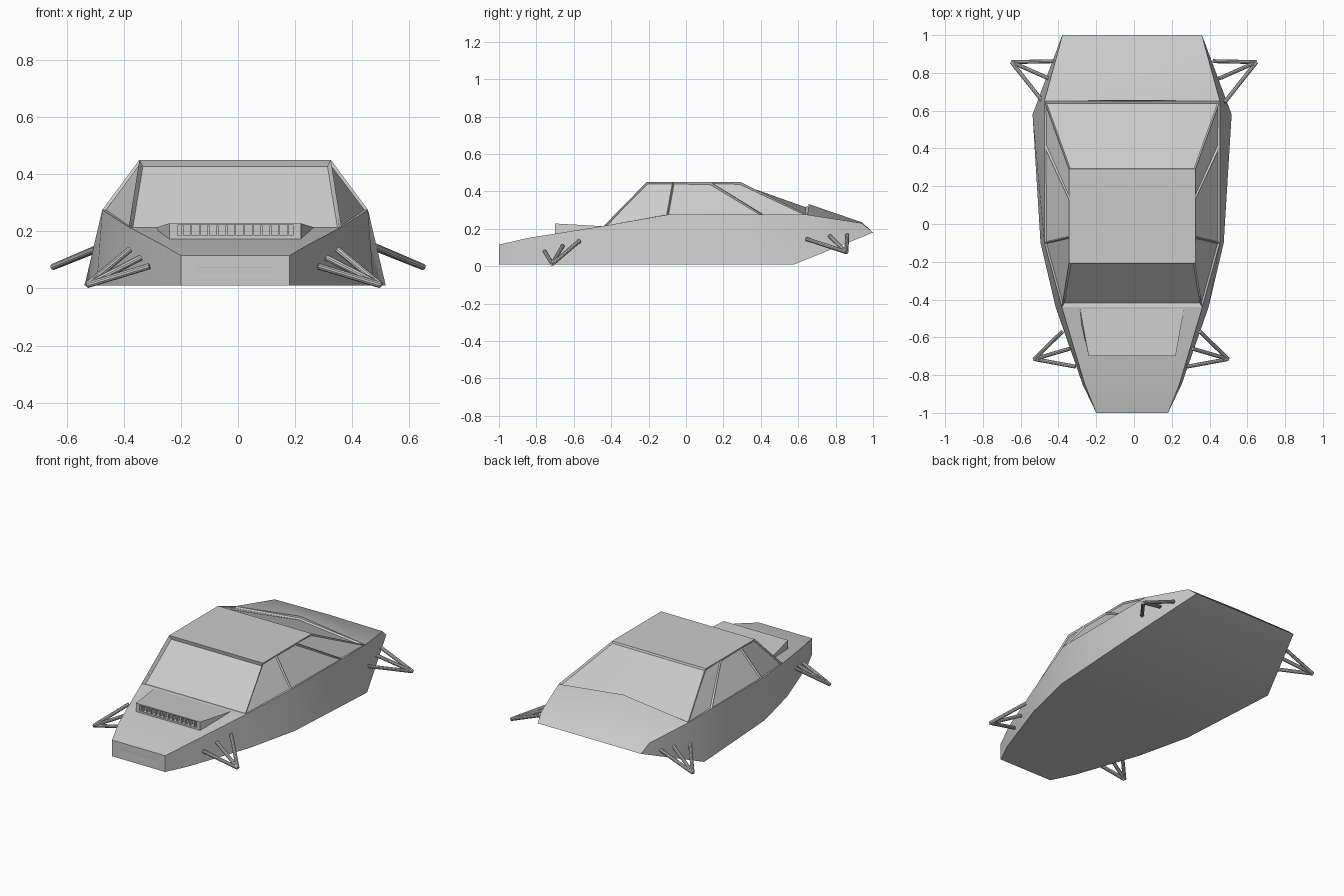
import bpy, bmesh
from mathutils import Vector

cube = bpy.data.objects.get("Cube")
if cube:
    bpy.data.objects.remove(cube)

CX = -0.01  # body centre line

paint = bpy.data.materials.new("plain_grey")
paint.use_nodes = True
GREY = (0.6, 0.6, 0.6, 1)
paint.diffuse_color = GREY
paint.node_tree.nodes["Principled BSDF"].inputs["Base Color"].default_value = GREY


def finish(bm, name, cx=CX, smooth=True):
    """Turn a bmesh into a named object with the grey material."""
    mesh = bpy.data.meshes.new(name)
    bm.to_mesh(mesh)
    bm.free()
    mesh.materials.append(paint)
    ob = bpy.data.objects.new(name, mesh)
    bpy.context.collection.objects.link(ob)
    ob.location.x = cx
    if smooth:
        bpy.ops.object.select_all(action='DESELECT')
        ob.select_set(True)
        bpy.context.view_layer.objects.active = ob
        bpy.ops.object.shade_smooth_by_angle(angle=0.5)
    return ob


def face(bm, points):
    return bm.faces.new([bm.verts.new(p) for p in points])


def weld(bm):
    bmesh.ops.remove_doubles(bm, verts=bm.verts, dist=0.0005)
    bm.normal_update()


def flip(points):
    """Mirror a polygon to the other side, keeping it facing outward."""
    return [(-x, y, z) for x, y, z in reversed(points)]


# Lower body: sill and shoulder lines from nose to tail, as (half width, y, z)
sill = [(.19, -1, .01), (.262, -.85, .01), (.405, -.44, .01),
        (.485, -.1, .01), (.527, .58, .01), (.37, 1, .18)]
shoulder = [(.19, -1, .115), (.25, -.85, .15), (.372, -.44, .215),
            (.465, -.1, .275), (.465, .65, .275), (.385, .94, .23)]


def other(p):
    return (-p[0], p[1], p[2])


bm = bmesh.new()
for i in range(len(sill) - 1):
    a, b, c, d = sill[i], sill[i + 1], shoulder[i + 1], shoulder[i]
    face(bm, [a, b, c, d])
    face(bm, flip([a, b, c, d]))
    face(bm, [a, other(a), other(b), b])      # floor
    if i < 2:                                 # hood
        face(bm, [d, c, other(c), other(d)])
# Rear deck with a raised centre, and the tail lip
peak = (0, .655, .332)
tail_mid = (0, .94, .235)
deck = [shoulder[4], shoulder[5], tail_mid, peak]
lip = [shoulder[5], sill[5], (0, 1, .18), tail_mid]
for quad in (deck, lip):
    face(bm, quad)
    face(bm, flip(quad))
face(bm, [shoulder[4], peak, other(shoulder[4])])
# Nose panel with a sunken slot
nose = face(bm, [other(sill[0]), sill[0], shoulder[0], other(shoulder[0])])
weld(bm)
bmesh.ops.recalc_face_normals(bm, faces=bm.faces)
finish(bm, "lower_body")

# Nose slot, a thin frame of shallow strips on the nose
bm = bmesh.new()
plate = face(bm, [(-.132, -1.001, .045), (.132, -1.001, .045),
                  (.132, -1.001, .075), (-.132, -1.001, .075)])
bm.normal_update()
bmesh.ops.inset_individual(bm, faces=[plate], thickness=.003, depth=-.0005)
finish(bm, "nose_slot", smooth=False)

# Cabin: roof, windscreen, side windows and rear window with sunken panes
ROOF_X, ROOF_Z, BELT_Z = .335, .45, .275
A0, A1 = shoulder[2], (ROOF_X, -.21, ROOF_Z)
B0, B1 = shoulder[3], (ROOF_X, -.07, ROOF_Z)
C0, C1 = (.465, .41, BELT_Z), (ROOF_X, .13, ROOF_Z)
D0, D1 = shoulder[4], (ROOF_X, .29, ROOF_Z)

bm = bmesh.new()
face(bm, [A1, B1, C1, D1] + flip([A1, B1, C1, D1]))
side_panes = []
for quad in ([A0, B0, B1, A1], [B0, C0, C1, B1], [C0, D0, D1, C1]):
    side_panes += [face(bm, quad), face(bm, flip(quad))]
windscreen = face(bm, [other(A0), A0, A1, other(A1)])
back = [D0, (0, .65, .322), (0, .29, ROOF_Z), D1]
rear_panes = [face(bm, back), face(bm, flip(back))]
weld(bm)
bmesh.ops.inset_individual(bm, faces=side_panes, thickness=.009, depth=-.01)
bmesh.ops.inset_individual(bm, faces=[windscreen], thickness=.018, depth=-.02)
bmesh.ops.inset_region(bm, faces=rear_panes, thickness=.009, depth=-.01,
                       use_boundary=True, use_even_offset=True)
finish(bm, "cabin")

# Hood scoop: wedge with flared sides and a sunken grille mouth
bm = bmesh.new()
f0, f1 = (.23, -.70, .165), (.23, -.70, .228)
r0, r1 = (.275, -.50, .195), (.275, -.45, .214)
face(bm, [f1, r1, other(r1), other(f1)])
face(bm, [f0, r0, r1, f1])
face(bm, flip([f0, r0, r1, f1]))
mouth = face(bm, [other(f0), f0, f1, other(f1)])
weld(bm)
bmesh.ops.inset_individual(bm, faces=[mouth], thickness=.008, depth=0)
for v in mouth.verts:
    v.co.x *= .2 / .222
    v.co.z = max(v.co.z, .185)
bmesh.ops.inset_individual(bm, faces=[mouth], thickness=.0005, depth=-.03)
finish(bm, "hood_scoop", smooth=False)

# Grille slats
bm = bmesh.new()
SLATS = 13
for i in range(SLATS):
    x = -.185 + .37 * i / (SLATS - 1)
    made = bmesh.ops.create_cube(bm, size=1)["verts"]
    bmesh.ops.scale(bm, vec=(.007, .022, .037), verts=made)
    bmesh.ops.translate(bm, vec=(x, -.685, .2025), verts=made)
finish(bm, "grille_slats", smooth=False)


# Suspension arms: rods running from the body to a hub point
def rod(bm, a, b, radius=.011):
    a, b = Vector(a), Vector(b)
    made = bmesh.ops.create_cone(bm, cap_ends=True, segments=10, radius1=radius,
                                 radius2=radius, depth=(b - a).length)["verts"]
    turn = (b - a).to_track_quat('Z', 'Y').to_matrix()
    bmesh.ops.rotate(bm, cent=(0, 0, 0), matrix=turn, verts=made)
    bmesh.ops.translate(bm, vec=(a + b) / 2, verts=made)


arms = {
    "front": (-.015, (.513, -.715, .012),
              [(.295, -.755, .078), (.325, -.66, .108), (.365, -.57, .135)]),
    "rear": (0, (.648, .857, .075),
             [(.42, .862, .165), (.45, .77, .16), (.48, .645, .145)]),
}
for place, (cx, hub, mounts) in arms.items():
    for side, sign in (("left", 1), ("right", -1)):
        bm = bmesh.new()
        for m in mounts:
            rod(bm, (sign * m[0], m[1], m[2]), (sign * hub[0], hub[1], hub[2]))
        finish(bm, f"{place}_{side}_suspension", cx)
